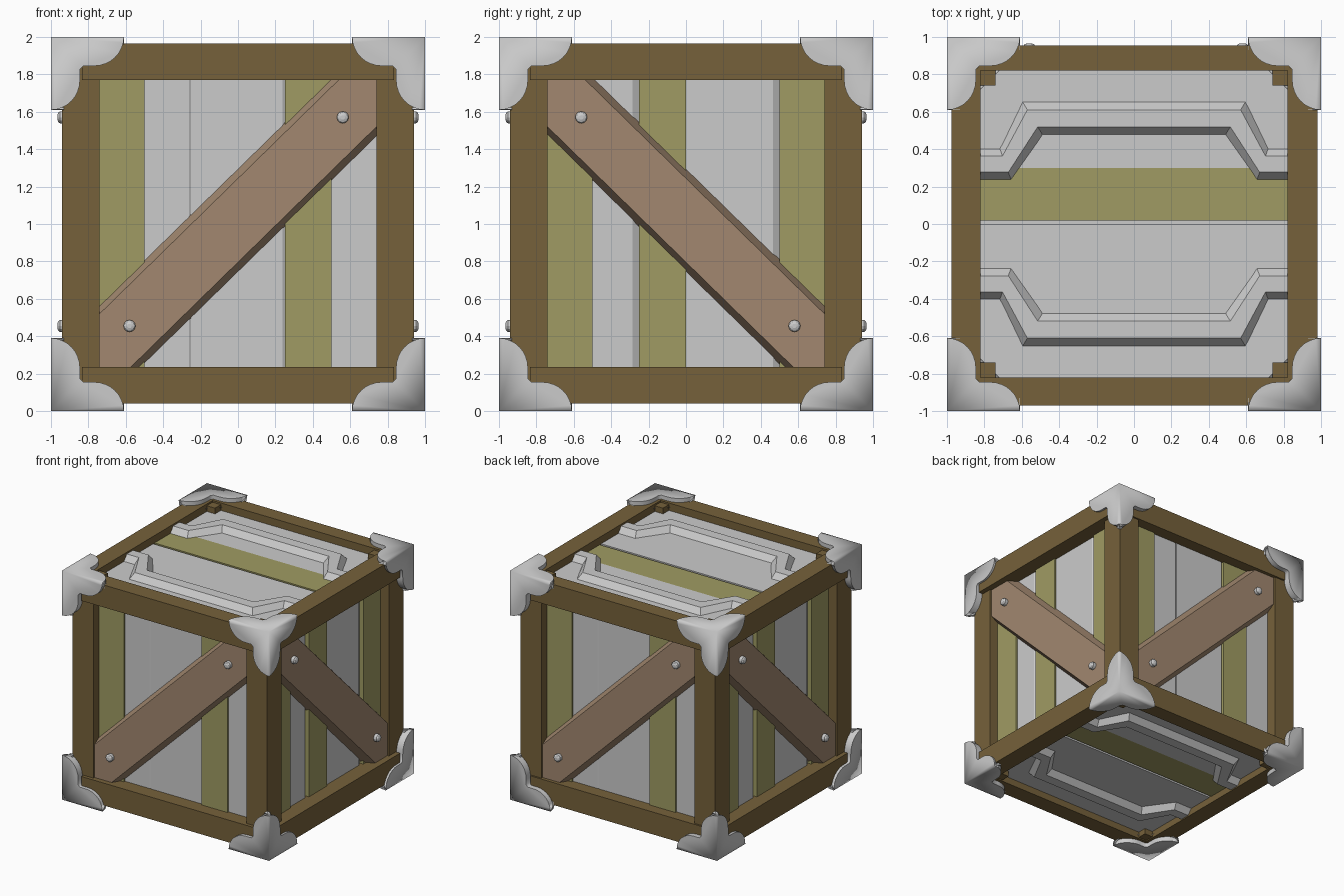
import bpy, bmesh, math
from mathutils import Matrix, Vector

if "Cube" in bpy.data.objects:
    bpy.data.objects.remove(bpy.data.objects["Cube"])


def material(name, rgb):
    m = bpy.data.materials.new(name)
    m.diffuse_color = (*rgb, 1)
    m.use_nodes = True
    m.node_tree.nodes["Principled BSDF"].inputs["Base Color"].default_value = m.diffuse_color
    return m


DARK = material("dark_wood", (0.18, 0.12, 0.043))
BRACE = material("brace_wood", (0.36, 0.245, 0.16))
OLIVE = material("olive_paint", (0.35, 0.33, 0.125))


def make(name, bm, mat=None, recalc=True):
    if recalc:
        bmesh.ops.recalc_face_normals(bm, faces=bm.faces)
    me = bpy.data.meshes.new(name)
    bm.to_mesh(me)
    bm.free()
    ob = bpy.data.objects.new(name, me)
    bpy.context.collection.objects.link(ob)
    if mat:
        me.materials.append(mat)
    return ob


def box(name, lo, hi, mat=None):
    bm = bmesh.new()
    lo, hi = Vector(lo), Vector(hi)
    bmesh.ops.create_cube(bm, size=1, matrix=Matrix.Translation((lo + hi) / 2)
                          @ Matrix.Diagonal((*(hi - lo), 1)))
    return make(name, bm, mat)


def prism(name, rings, mat=None):
    """Closed solid through a list of equal-length point rings."""
    bm = bmesh.new()
    vs = [[bm.verts.new(p) for p in r] for r in rings]
    n = len(vs[0])
    for a, b in zip(vs, vs[1:]):
        for i in range(n):
            bm.faces.new((a[i], a[(i + 1) % n], b[(i + 1) % n], b[i]))
    bm.faces.new(vs[0])
    bm.faces.new(vs[-1])
    return make(name, bm, mat)


# Upright corner posts
for sx in (-1, 1):
    for sy in (-1, 1):
        xs, ys = sorted((sx * 0.74, sx * 0.94)), sorted((sy * 0.74, sy * 0.94))
        box("corner_post", (xs[0], ys[0], 0.05), (xs[1], ys[1], 1.95), DARK)

# Four sides, modelled facing front and turned about z
EVEN = [(-0.76, -0.5, 1), (-0.5, -0.25, 0), (-0.25, 0.25, 0), (0.25, 0.5, 1), (0.5, 0.76, 0)]
ODD = [(-0.76, -0.5, 1), (-0.5, -0.25, 0), (-0.25, 0, 1), (0, 0.5, 0), (0.5, 0.76, 1)]
RAIL_OUT = [0.97, 0.982, 0.955, 0.977]
ANG = math.atan2(1.115, 1.14)
for k, side in enumerate(("front", "right", "back", "left")):
    turn = Matrix.Rotation(k * math.pi / 2, 4, "Z")
    odd = k % 2
    parts = []

    # Horizontal rails
    for z in (0.04, 1.77):
        parts.append(box(side + "_rail", (-0.835, -RAIL_OUT[k], z),
                         (0.835, -0.82, z + 0.195), DARK))

    # Vertical planks, grey ones set back with one chamfered edge
    for u0, u1, olive in (ODD if odd else EVEN):
        d = 0.86 if olive else 0.845
        c = 0 if olive else (0.035 if odd else 0.012)
        sec = [(u0, -0.8), (u1, -0.8), (u1, -d + c * 0.6 + 0.001), (u1 - c - 0.001, -d), (u0, -d)]
        parts.append(prism(side + "_plank", [[(x, y, z) for x, y in sec] for z in (0.15, 1.85)],
                           OLIVE if olive else None))

    # Diagonal brace with sloping sides, ends buried in the frame
    flip = -1 if odd else 1
    place = Matrix.Diagonal((flip, 1, 1, 1)) @ Matrix.Translation((-0.01, 0, 1.01)) \
        @ Matrix.Rotation(-ANG, 4, "Y")
    sec = [(-0.2, -0.835), (0.2, -0.835), (0.16, -0.925), (-0.16, -0.925)]
    parts.append(prism(side + "_brace", [[place @ Vector((l, y, w)) for w, y in sec]
                                         for l in (-1.1, 1.1)], BRACE))

    # Rivets
    for u, z in ((-0.58, 0.455), (0.56, 1.57)):
        rings = []
        for y, r in ((-0.9, 0.032), (-0.952, 0.032), (-0.961, 0.025), (-0.966, 0.012)):
            rings.append([(u * flip + r * math.cos(a * math.pi / 6), y,
                           z + r * math.sin(a * math.pi / 6)) for a in range(12)])
        parts.append(prism(side + "_rivet", rings))
    for p in parts:
        p.data.transform(turn)

# Lid and floor: planks plus raised stepped ridges
OUTER = [(-0.825, 0.41), (-0.72, 0.41), (-0.6, 0.66)]
INNER = [(-0.825, 0.23), (-0.655, 0.23), (-0.485, 0.47)]
OUTER += [(-x, y) for x, y in reversed(OUTER)]
INNER += [(-x, y) for x, y in reversed(INNER)]
for face, s in (("lid", 1), ("floor", -1)):
    for y0, y1, h, mat in ((-0.83, 0, 0.9, None), (0, 0.02, 0.88, None),
                           (0.02, 0.3, 0.9, OLIVE), (0.3, 0.83, 0.9, None)):
        z = sorted((1 + s * 0.8, 1 + s * h))
        box(face + "_plank", (-0.83, y0, z[0]), (0.83, y1, z[1]), mat)
    for m in (1, -1):
        rings = []
        for o, i in zip(OUTER, INNER):
            o, i = Vector(o), Vector(i)
            ring = []
            for t, h in ((0, 0.89), (0.26, 0.95), (0.74, 0.95), (1, 0.89)):
                p = o.lerp(i, t)
                ring.append((p.x, p.y * m, 1 + s * h))
            rings.append(ring)
        prism(face + "_ridge", rings)

# Metal corner brackets: three lobed plates welded along the cube edges
arc = [(0.23 + 0.16 * math.cos(a * math.pi / 16), 0.155 * math.sin(a * math.pi / 16))
       for a in range(9)]
half = arc + [(0.172, 0.155)]
outline = [(0, 0)] + half + [(q, p) for p, q in reversed(half)]
bm = bmesh.new()
for sx in (-1, 1):
    for sy in (-1, 1):
        for sz in (-1, 1):
            for axis in range(3):
                vs = []
                for p, q in outline:
                    c = [0, 0, 0]
                    c[axis], c[(axis + 1) % 3], c[(axis + 2) % 3] = 1, 1 - p, 1 - q
                    vs.append(bm.verts.new((sx * c[0], sy * c[1], 1 + sz * c[2])))
                if sx * sy * sz < 0:
                    vs.reverse()
                bm.faces.new(vs)
bmesh.ops.remove_doubles(bm, verts=bm.verts, dist=0.0005)
for f in bm.faces:
    f.smooth = True
for e in bm.edges:
    e.smooth = not e.is_boundary
brackets = make("corner_brackets", bm, recalc=False)
solid = brackets.modifiers.new("thickness", "SOLIDIFY")
solid.thickness = 0.07
solid.offset = -1
solid.use_even_offset = True
